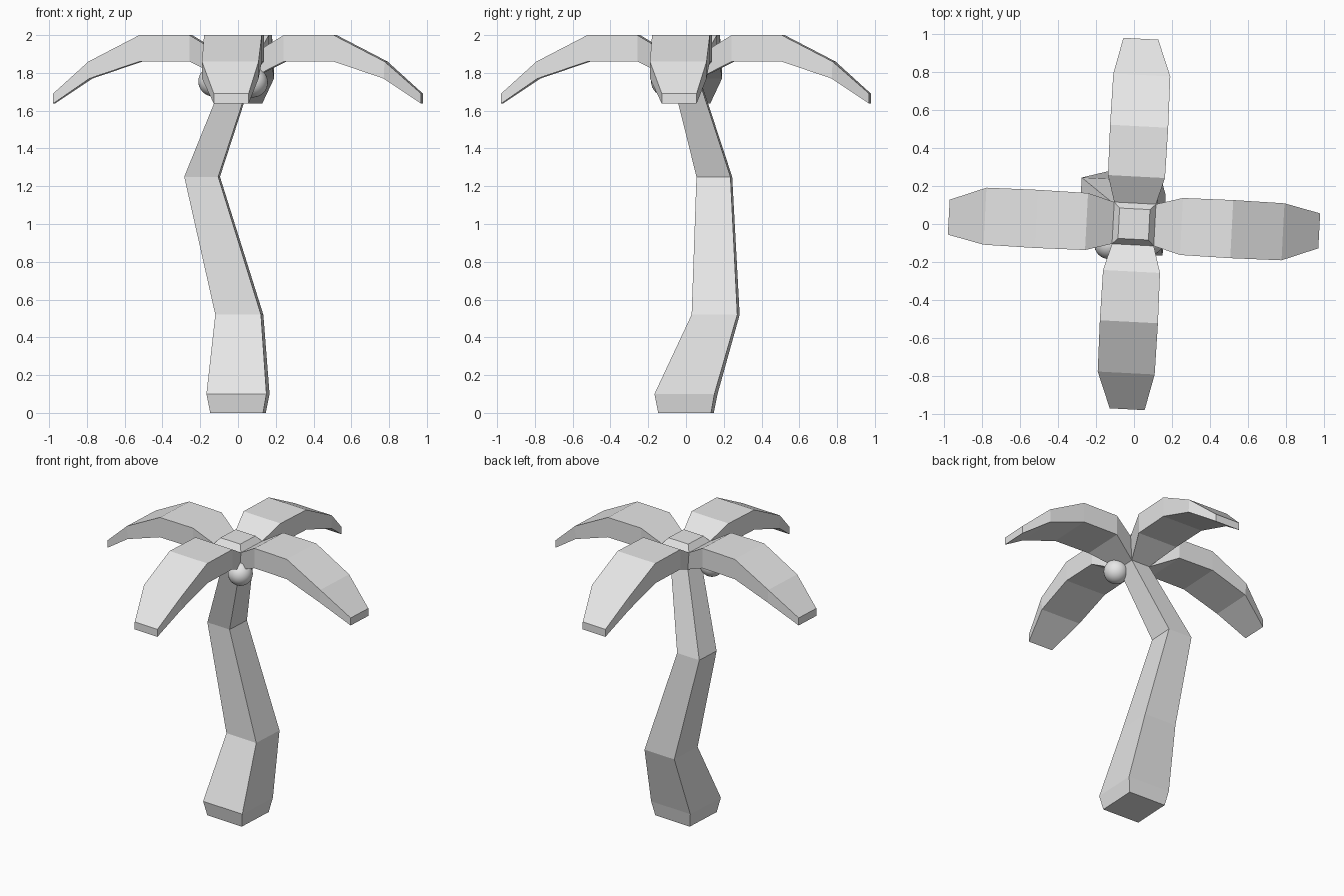
import bpy
import bmesh
from math import radians
from mathutils import Matrix, Vector

cube = bpy.data.objects.get("Cube")
if cube:
    bpy.data.objects.remove(cube, do_unlink=True)

grey = bpy.data.materials.new("light grey")
grey.use_nodes = True
colour = (0.8, 0.8, 0.8, 1)
grey.diffuse_color = colour
grey.node_tree.nodes["Principled BSDF"].inputs["Base Color"].default_value = colour

TWIST = radians(-3)


def finish(name, bm):
    bmesh.ops.recalc_face_normals(bm, faces=bm.faces)
    mesh = bpy.data.meshes.new(name)
    bm.to_mesh(mesh)
    bm.free()
    mesh.materials.append(grey)
    obj = bpy.data.objects.new(name, mesh)
    bpy.context.collection.objects.link(obj)
    return obj


def loft(name, rings, cap_start=True):
    """Skin four-sided rings and cap the ends."""
    bm = bmesh.new()
    loops = [[bm.verts.new(p) for p in ring] for ring in rings]
    for a, b in zip(loops, loops[1:]):
        for i in range(4):
            j = (i + 1) % 4
            bm.faces.new((a[i], a[j], b[j], b[i]))
    if cap_start:
        bm.faces.new(loops[0])
    bm.faces.new(loops[-1])
    return finish(name, bm)


# Crooked square trunk ending in a flared crown: x, y, z, half width
trunk_path = [
    (0, 0, 0, 0.14), (0, 0, 0.10, 0.159), (0.007, 0.157, 0.52, 0.121),
    (-0.19, 0.15, 1.25, 0.09), (0, 0, 1.77, 0.07),
    (0, 0, 1.915, 0.11), (0, 0, 1.955, 0.08),
]
spin = Matrix.Rotation(TWIST, 3, 'Z')
corners = [(-1, -1), (1, -1), (1, 1), (-1, 1)]
loft("trunk", [[Vector((x, y, z)) + spin @ Vector((cx * h, cy * h, 0))
                for cx, cy in corners] for x, y, z, h in trunk_path])

# Four drooping fronds: top reach, bottom reach, top z, bottom z,
# top half width, bottom half width, sideways shift
frond_path = [
    (0.11, 0.07, 1.915, 1.77, 0.11, 0.07, 0),
    (0.25, 0.25, 2.0, 1.86, 0.15, 0.15, 0),
    (0.515, 0.515, 2.0, 1.86, 0.153, 0.153, 0),
    (0.785, 0.78, 1.86, 1.77, 0.15, 0.15, 0),
    (0.975, 0.975, 1.69, 1.637, 0.092, 0.092, 0.015),
]
for k, side in enumerate(("left", "back", "right", "front")):
    turn = Matrix.Rotation(TWIST + radians(90 * k), 3, 'Z')
    rings = []
    for rt, rb, zt, zb, wt, wb, s in frond_path:
        ring = [(rt, s - wt, zt), (rt, s + wt, zt), (rb, s + wb, zb), (rb, s - wb, zb)]
        rings.append([turn @ Vector(p) for p in ring])
    loft(side + "_frond", rings, cap_start=False)

# Two smooth coconuts under the crown
for name, spot in (("left_coconut", (0.078, -0.085, 1.75)),
                   ("right_coconut", (-0.13, -0.105, 1.755))):
    bm = bmesh.new()
    bmesh.ops.create_uvsphere(bm, u_segments=32, v_segments=16, radius=0.08,
                              matrix=Matrix.Translation(spot))
    for f in bm.faces:
        f.smooth = True
    finish(name, bm)
